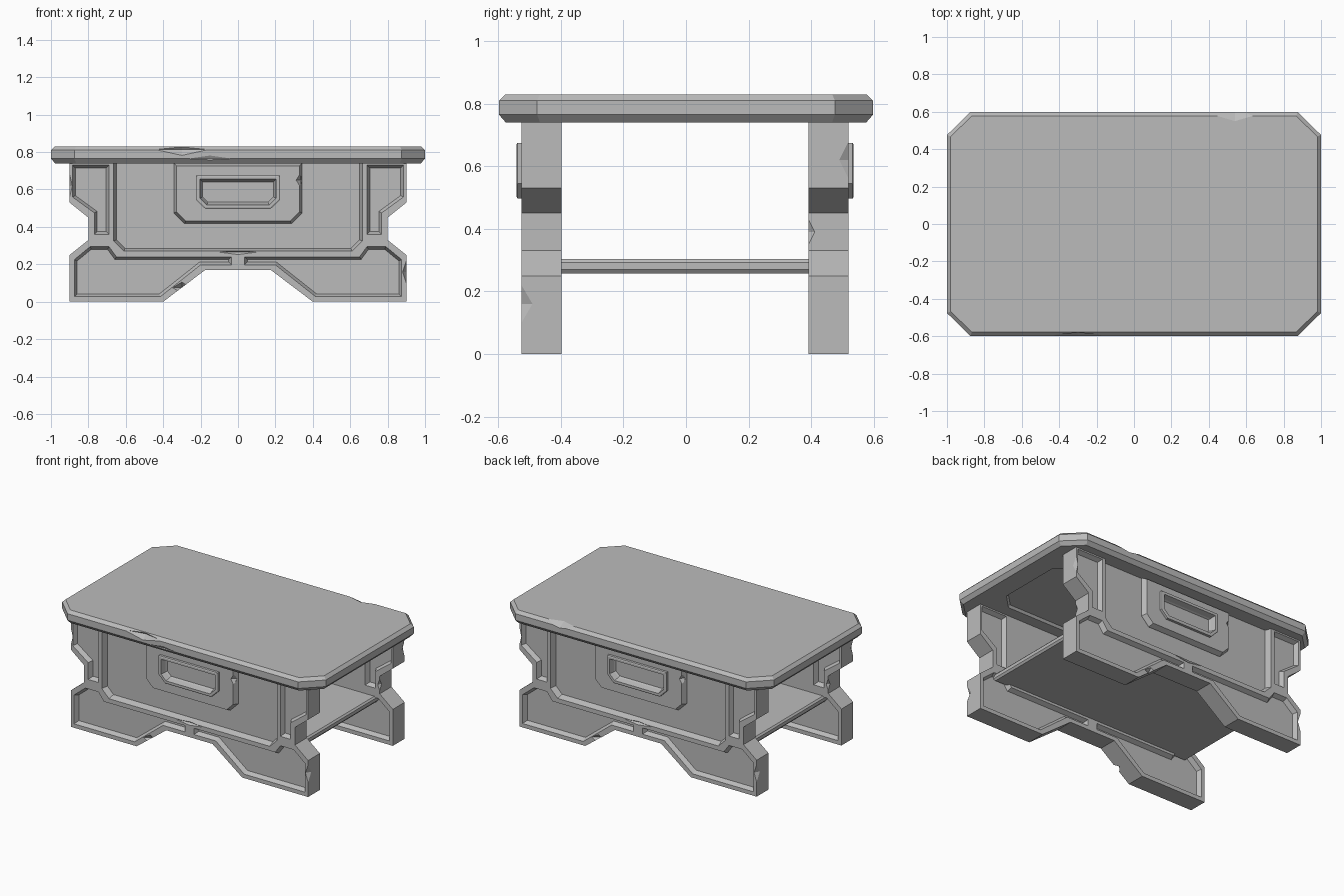
import bpy, bmesh, math
from mathutils import Vector, Matrix

old = bpy.data.objects.get("Cube")
if old:
    bpy.data.objects.remove(old, do_unlink=True)

grey = bpy.data.materials.new("plain grey")
grey.use_nodes = True
COLOUR = (0.5, 0.5, 0.5, 1)
grey.diffuse_color = COLOUR
grey.node_tree.nodes["Principled BSDF"].inputs["Base Color"].default_value = COLOUR

FRONT, INNER, SHIFT = -0.523, -0.395, -0.003


def finish(name, bm):
    bmesh.ops.recalc_face_normals(bm, faces=bm.faces)
    mesh = bpy.data.meshes.new(name)
    bm.to_mesh(mesh)
    bm.free()
    mesh.materials.append(grey)
    obj = bpy.data.objects.new(name, mesh)
    bpy.context.collection.objects.link(obj)
    return obj


def inset(points, d):
    """Move every edge of a polygon inwards by d."""
    pts = [Vector(p) for p in points]
    n = len(pts)
    area = sum(pts[i - 1].cross(pts[i]) for i in range(n))
    sign = 1 if area > 0 else -1
    out = []
    for i in range(n):
        a = (pts[i] - pts[i - 1]).normalized()
        b = (pts[(i + 1) % n] - pts[i]).normalized()
        na, nb = Vector((-a.y, a.x)) * sign, Vector((-b.y, b.x)) * sign
        out.append(pts[i] + (na + nb) * d / (1 + na.dot(nb)))
    return out


def loft(name, outline, rings, upright=True):
    """Closed solid from one outline; rings are (inset, depth) pairs."""
    bm = bmesh.new()
    loops = []
    for d, depth in rings:
        loops.append([bm.verts.new((p.x, depth, p.y) if upright else (p.x, p.y, depth))
                      for p in inset(outline, d)])
    for lower, upper in zip(loops, loops[1:]):
        for i in range(len(lower)):
            bm.faces.new((lower[i - 1], lower[i], upper[i], upper[i - 1]))
    bm.faces.new(loops[0])
    bm.faces.new(loops[-1])
    return finish(name, bm)


def diamond(centre, radii):
    bm = bmesh.new()
    for s in (1, -1):
        bmesh.ops.create_cone(bm, segments=4, radius1=1, radius2=0, depth=1, cap_ends=False,
                              matrix=Matrix.Diagonal((1, 1, s, 1)) @ Matrix.Translation((0, 0, 0.5)))
    bmesh.ops.remove_doubles(bm, verts=bm.verts, dist=0.001)
    bmesh.ops.transform(bm, verts=bm.verts,
                        matrix=Matrix.Translation(centre) @ Matrix.Diagonal((*radii, 1)))
    return finish("chip_cutter", bm)


def cut(obj, cutter):
    cutter.hide_render = True
    mod = obj.modifiers.new("cut", 'BOOLEAN')
    mod.operation, mod.solver, mod.object = 'DIFFERENCE', 'EXACT', cutter
    bpy.context.view_layer.objects.active = obj
    bpy.ops.object.modifier_apply(modifier=mod.name)
    bpy.data.objects.remove(cutter, do_unlink=True)


def flip(points):
    return [(-x, z) for x, z in reversed(points)]


def both(half):
    return half + flip(half)


def recess(outline, depth, face=FRONT, side=1):
    return loft("recess_cutter", outline,
                [(0, face - 0.05 * side), (0, face), (0.015, face + depth * side)])


def octagon(x, y, cx, cy):
    right = [(x - cx, -y), (x, cy - y), (x, y - cy), (x - cx, y)]
    return both(right)


# Outlines of the end frames, as x and z
frame_half = [(0.175, 0.17), (0.4, 0), (0.9, 0), (0.9, 0.25), (0.8, 0.33),
              (0.8, 0.45), (0.9, 0.53), (0.9, 0.74)]
foot_panel = [(0.035, 0.24), (0.035, 0.197), (0.2, 0.197), (0.415, 0.027), (0.875, 0.027),
              (0.875, 0.225), (0.79, 0.295), (0.69, 0.295), (0.65, 0.24)]
side_panel = [(0.69, 0.73), (0.69, 0.36), (0.768, 0.36), (0.768, 0.475), (0.885, 0.56),
              (0.885, 0.73)]
drawer_bay = both([(0.61, 0.27), (0.665, 0.325), (0.665, 0.78)])
plate = both([(0.285, 0.417), (0.343, 0.475), (0.343, 0.74)])
handle = both([(0.175, 0.497), (0.224, 0.545), (0.224, 0.675)])

for end, angle in (("front", 0), ("back", math.pi)):
    # End frame with sunken panels and worn edges
    frame = loft(end + "_frame", both(frame_half), [(0, FRONT), (0, INNER)])
    cut(frame, recess(drawer_bay, 0.04))
    for panel in (foot_panel, side_panel):
        for shape in (panel, flip(panel)):
            cut(frame, recess(shape, 0.03))
            cut(frame, recess(shape, 0.03, INNER, -1))
    for centre, radii in (((0.9, FRONT, 0.16), (0.02, 0.035, 0.06)),
                          ((-0.9, FRONT, 0.62), (0.015, 0.03, 0.06)),
                          ((-0.3, FRONT, 0.075), (0.05, 0.03, 0.03)),
                          ((0, FRONT, 0.265), (0.1, 0.015, 0.013)),
                          ((-0.8, INNER, 0.39), (0.015, 0.02, 0.04))):
        cut(frame, diamond(centre, radii))

    # Raised drawer plate
    drawer = loft(end + "_drawer_plate", plate, [(0, FRONT + 0.05), (0, FRONT + 0.035), (0.014, FRONT + 0.004)])
    cut(drawer, recess(inset(handle, 0.02), 0.03, FRONT + 0.002))
    cut(drawer, diamond((0.335, FRONT + 0.005, 0.65), (0.025, 0.03, 0.04)))

    # Handle surround with a hollow centre
    grip = loft(end + "_handle", handle, [(0, FRONT + 0.02), (0, FRONT - 0.013), (0.006, FRONT - 0.016)])
    cut(grip, loft("grip_cutter", inset(handle, 0.02),
                   [(0, FRONT - 0.05), (0, FRONT - 0.016), (0.012, FRONT + 0.03)]))

    for obj in (frame, drawer, grip):
        obj.data.transform(Matrix.Translation((0, SHIFT, 0)) @ Matrix.Rotation(angle, 4, 'Z'))

# Table top with bevelled rim, sunken underside and chipped edges
top = loft("table_top", octagon(1, 0.598, 0.125, 0.122),
           [(0.022, 0.74), (0, 0.765), (0, 0.81), (0.02, 0.83)], upright=False)
cut(top, loft("underside_cutter", octagon(0.84, 0.32, 0.1, 0.1),
              [(0, 0.7), (0, 0.74), (0.012, 0.755)], upright=False))
cut(top, diamond((-0.3, -0.6, 0.815), (0.16, 0.03, 0.035)))
cut(top, diamond((-0.15, -0.6, 0.765), (0.14, 0.012, 0.02)))
cut(top, diamond((0.54, 0.6, 0.83), (0.17, 0.05, 0.03)))

# Low shelf between the end frames
loft("shelf", [(-0.77, -0.43), (0.77, -0.43), (0.77, 0.424), (-0.77, 0.424)],
     [(0.01, 0.257), (0, 0.27), (0, 0.292), (0.01, 0.303)], upright=False)
